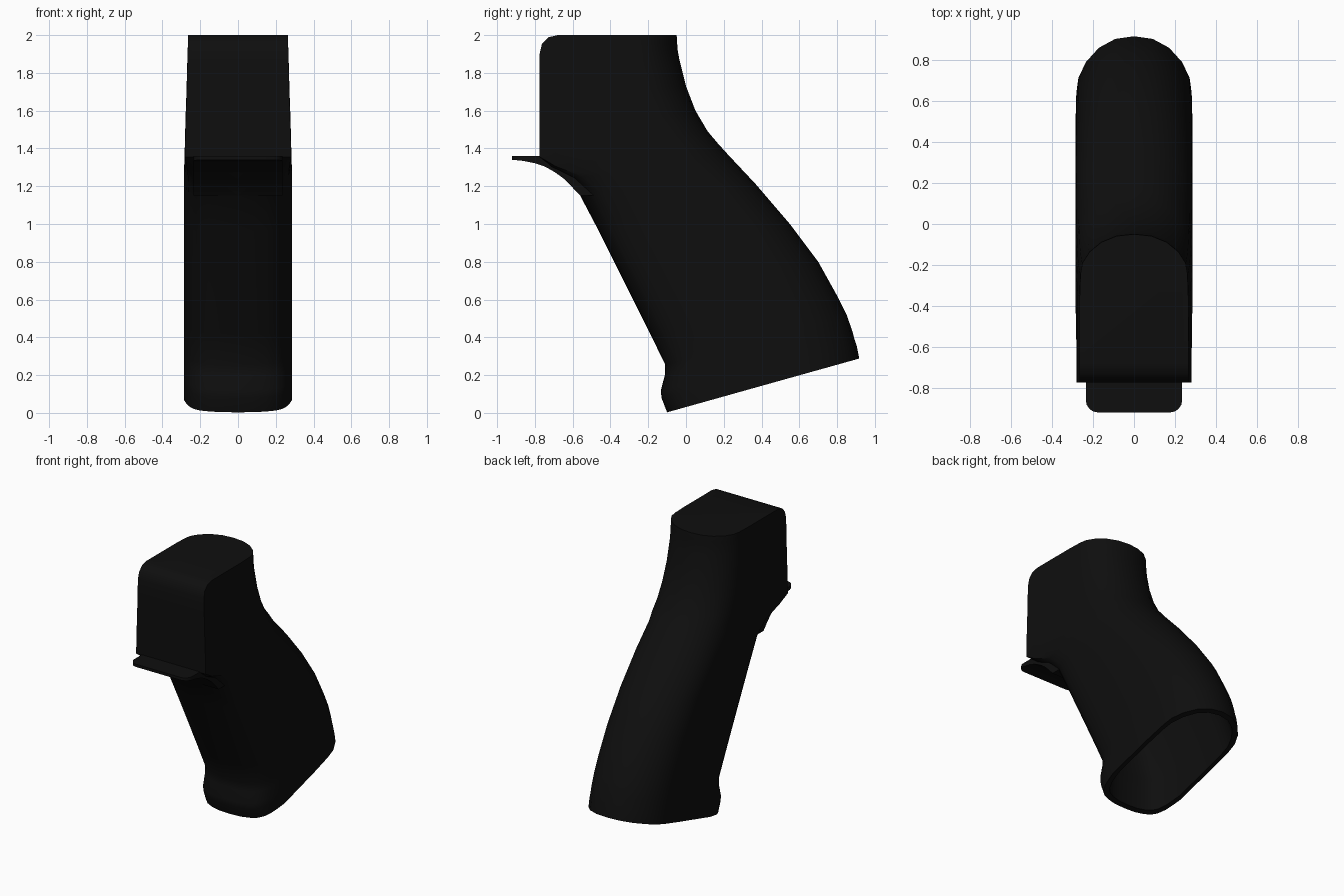
import bpy, bmesh

if "Cube" in bpy.data.objects:
    bpy.data.objects.remove(bpy.data.objects["Cube"])

black = bpy.data.materials.new("matte black")
black.diffuse_color = (0.0045, 0.0045, 0.0045, 1)
black.use_nodes = True
black.node_tree.nodes["Principled BSDF"].inputs["Base Color"].default_value = black.diffuse_color

# Half cross-section: (width fraction, depth fraction)
FRONT_ROUND = [(0, 0), (.3, .015), (.53, .07), (.70, .15), (.82, .28), (.91, .50), (.96, .74), (1, 1)]
FRONT_SHARP = [(0, 0), (.3, 0), (.53, 0), (.75, 0), (.9, 0), (1, 0), (1, .5), (1, 1)]
BACK = [(1, 1), (.985, .64), (.95, .47), (.82, .29), (.6, .13), (.32, .03), (0, 0)]


def section(yf, zf, yb, zb, w, sharp, fd=.24, bd=.45):
    """Closed ring between a front point and a back point, with tilt."""
    length = ((yb - yf) ** 2 + (zb - zf) ** 2) ** .5
    half = []
    for (xr, dr), (xs, ds) in zip(FRONT_ROUND, FRONT_SHARP):
        half.append((w * (xr + (xs - xr) * sharp), fd * (dr + (ds - dr) * sharp) / length))
    half += [(w * x, 1 - bd * d / length) for x, d in BACK]
    ring = half + [(-x, u) for x, u in reversed(half[1:-1])]
    return [(x, yf + (yb - yf) * u, zf + (zb - zf) * u) for x, u in ring]


def finish(bm, name, angle):
    bmesh.ops.recalc_face_normals(bm, faces=bm.faces)
    me = bpy.data.meshes.new(name)
    bm.to_mesh(me)
    bm.free()
    me.materials.append(black)
    ob = bpy.data.objects.new(name, me)
    bpy.context.collection.objects.link(ob)
    bpy.ops.object.select_all(action='DESELECT')
    ob.select_set(True)
    bpy.context.view_layer.objects.active = ob
    bpy.ops.object.shade_smooth_by_angle(angle=angle)
    return ob


# Outer shell from top to bottom: front y, z, back y, z, half width, sharpness, front depth, back depth
outer = [
    (-.68, 2.0, -.05, 2.0, .265, 1, .15, .30),
    (-.73, 1.988, -.048, 1.985, .265, 1, .15, .30),
    (-.763, 1.953, -.047, 1.96, .265, 1, .15, .30),
    (-.775, 1.90, -.044, 1.92, .267, 1, .15, .31),
    (-.775, 1.80, -.035, 1.87, .269, 1, .15, .32),
    (-.775, 1.65, 0, 1.73, .273, 1, .15, .34),
    (-.775, 1.50, .05, 1.60, .278, 1, .16, .36),
    (-.775, 1.355, .115, 1.49, .281, 1, .18, .38),
    (-.73, 1.30, .17, 1.425, .283, .6, .2, .39),
    (-.64, 1.235, .22, 1.37, .285, .2),
    (-.56, 1.15, .37, 1.21, .286, 0),
    (-.46, .96, .55, 1.0, .286, 0),
    (-.30, .64, .70, .80, .286, 0),
    (-.19, .42, .80, .62, .286, 0),
    (-.11, .255, .85, .52, .286, 0),
    (-.112, .20, .88, .435, .286, 0),
    (-.133, .12, .892, .39, .286, 0),
    (-.13, .08, .905, .35, .286, 0),
    (-.10, .003, .917, .288, .286, 0),
]
# Hollow underside, from the rim up into the grip
inner = [
    (-.065, .013, .882, .278, .256, 0),
    (-.06, .25, .80, .50, .256, 0),
    (-.14, .44, .73, .65, .25, 0),
    (-.25, .66, .64, .78, .25, 0),
]
bm = bmesh.new()
rings = [[bm.verts.new(p) for p in section(*s)] for s in outer + inner]
n = len(rings[0])
for a, b in zip(rings, rings[1:]):
    for i in range(n):
        j = (i + 1) % n
        bm.faces.new((a[i], a[j], b[j], b[i]))
bm.faces.new(rings[0])
bm.faces.new(rings[-1])
finish(bm, "grip_body", .6)

# Thin finger tang that flows into the front of the grip
profile = [(-.92, 1.36), (-.92, 1.34), (-.86, 1.334), (-.80, 1.322), (-.745, 1.303),
           (-.69, 1.272), (-.64, 1.235), (-.60, 1.195), (-.56, 1.15), (-.45, 1.15), (-.55, 1.36)]
bm = bmesh.new()
face = bm.faces.new([bm.verts.new((-.235, y, z)) for y, z in profile])
res = bmesh.ops.extrude_face_region(bm, geom=[face])
bmesh.ops.translate(bm, vec=(.47, 0, 0), verts=[v for v in res["geom"] if isinstance(v, bmesh.types.BMVert)])
tip = [e for e in bm.edges if all(v.co.y < -.91 for v in e.verts) and abs(e.verts[0].co.x - e.verts[1].co.x) < .01]
bmesh.ops.bevel(bm, geom=tip, offset=.058, segments=4, profile=.5, affect='EDGES')
finish(bm, "finger_tang", .6)
